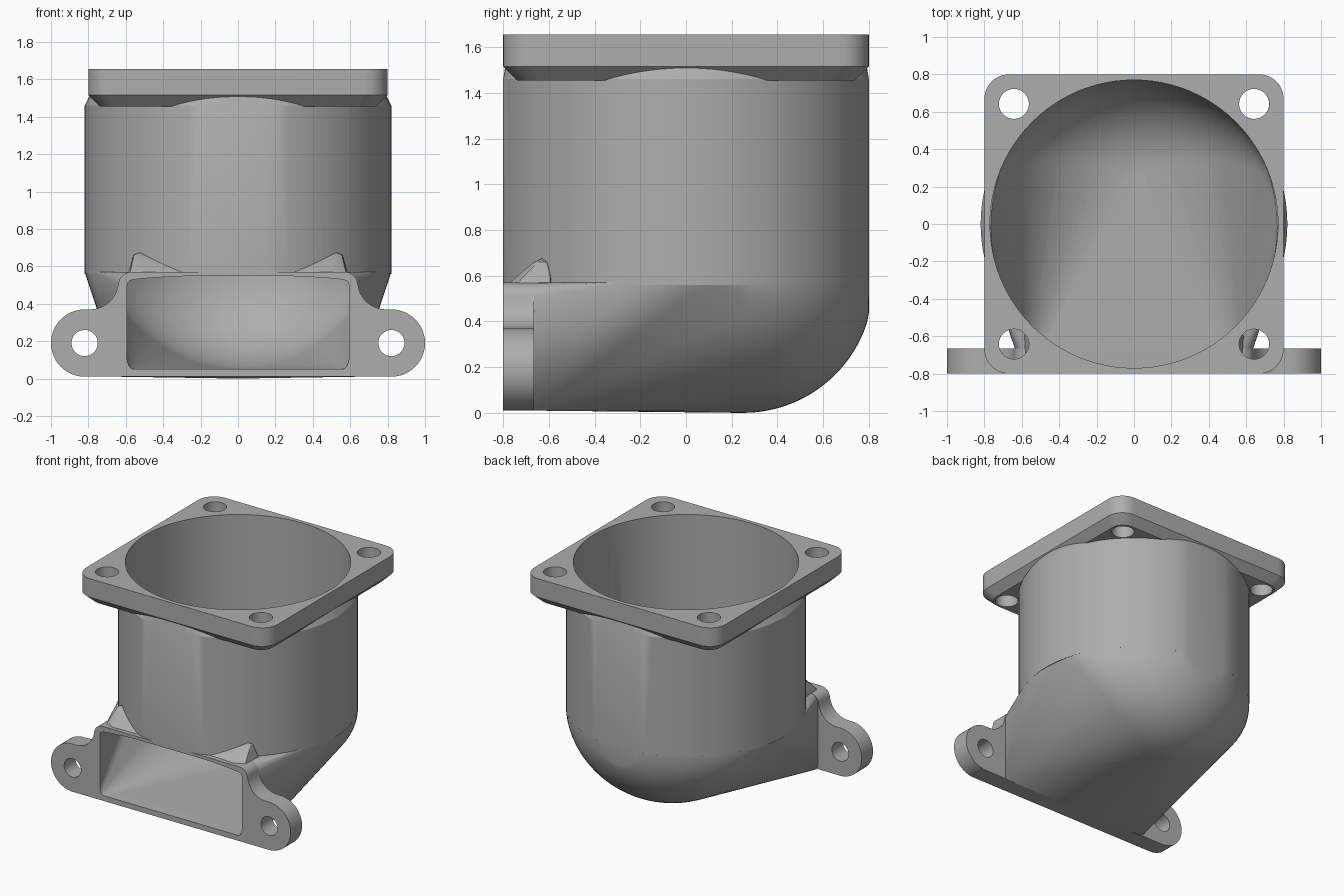
import bpy, bmesh
from math import sin, cos, pi, radians, sqrt

if "Cube" in bpy.data.objects:
    bpy.data.objects.remove(bpy.data.objects["Cube"], do_unlink=True)

grey = bpy.data.materials.new("plain grey")
grey.use_nodes = True
grey.diffuse_color = (0.42, 0.42, 0.42, 1)
grey.node_tree.nodes["Principled BSDF"].inputs["Base Color"].default_value = (0.42, 0.42, 0.42, 1)

R_OUT, R_IN = 0.82, 0.77        # barrel radii
PIVOT_Y, PIVOT_Z = 0.25, 0.57   # axis the elbow turns about
HALF = 0.8                      # half depth
RIM_Z, TOP = 1.455, 1.655       # top plate
EAR_X, EAR_Z = 0.82, 0.19       # mounting ears


def to_object(name, bm):
    bmesh.ops.recalc_face_normals(bm, faces=bm.faces[:])
    mesh = bpy.data.meshes.new(name)
    bm.to_mesh(mesh)
    bm.free()
    mesh.materials.append(grey)
    ob = bpy.data.objects.new(name, mesh)
    bpy.context.collection.objects.link(ob)
    return ob


def hull(name, points):
    bm = bmesh.new()
    for p in points:
        bm.verts.new(p)
    bmesh.ops.remove_doubles(bm, verts=bm.verts[:], dist=0.0005)
    res = bmesh.ops.convex_hull(bm, input=bm.verts[:])
    loose = [v for v in bm.verts if not v.link_faces]
    bmesh.ops.delete(bm, geom=loose, context='VERTS')
    bmesh.ops.dissolve_limit(bm, angle_limit=radians(0.3), verts=bm.verts[:], edges=bm.edges[:])
    return to_object(name, bm)


def prism(name, outline, offset):
    """Extrude a closed outline of 3D points by an offset."""
    bm = bmesh.new()
    face = bm.faces.new([bm.verts.new(p) for p in outline])
    res = bmesh.ops.extrude_face_region(bm, geom=[face])
    moved = [v for v in res["geom"] if isinstance(v, bmesh.types.BMVert)]
    bmesh.ops.translate(bm, verts=moved, vec=offset)
    return to_object(name, bm)


def arc(cx, cy, r, a0, a1, n):
    return [(cx + r * cos(radians(a0 + (a1 - a0) * i / n)),
             cy + r * sin(radians(a0 + (a1 - a0) * i / n))) for i in range(n + 1)]


def circle(r, n=96, cx=0, cy=0):
    return arc(cx, cy, r, 0, 360, n)[:-1]


def clamp(y):
    return max(-HALF, min(HALF, y))


def rounded_square(half, r):
    c = half - r
    return [p for k, (sx, sy) in enumerate([(1, 1), (-1, 1), (-1, -1), (1, -1)])
            for p in arc(sx * c, sy * c, r, 90 * k, 90 * k + 90, 8)]


def elbow(r, steps=20, n=48):
    """Back part of the barrel circle turned a quarter round the pivot axis."""
    reach = sqrt(r * r - PIVOT_Y ** 2)
    pts = []
    for i in range(n + 1):
        x = -reach * cos(pi * i / n)
        d = max(0, sqrt(r * r - x * x) - PIVOT_Y)
        for k in range(steps + 1):
            a = pi / 2 * k / steps
            pts.append((x, clamp(PIVOT_Y + d * cos(a)), PIVOT_Z - d * sin(a)))
    return pts


def cut(ob, cutters):
    bpy.context.view_layer.objects.active = ob
    for c in cutters:
        mod = ob.modifiers.new("cut", 'BOOLEAN')
        mod.operation, mod.solver, mod.object = 'DIFFERENCE', 'EXACT', c
        bpy.ops.object.modifier_apply(modifier=mod.name)


# Outer barrel with flats front and back and a small bevel under the plate
barrel = hull("barrel", [(x * s, clamp(y * s), z) for x, y in circle(R_OUT)
                         for s, z in ((1, 0.56), (1, 1.46), (0.965, 1.515))])

# Lower elbow, blending into the wide outlet
outlet = [(s * x, -0.67, z) for s in (-1, 1)
          for x, z in [(0.635, 0.01)] + arc(0.565, 0.5, 0.07, 0, 90, 6)]
elbow_duct = hull("elbow_duct", elbow(R_OUT) + outlet +
                  [(x, clamp(y), PIVOT_Z) for x, y in circle(R_OUT)])

# Square top plate, bevelled below
top_plate = hull("top_plate",
                 [(x, y, z) for x, y in rounded_square(HALF, 0.13) for z in (1.515, TOP)] +
                 [(x, y, RIM_Z) for x, y in rounded_square(0.74, 0.1)])

# Outlet flange with two ears
right = (arc(EAR_X, EAR_Z, 0.18, -90, 90, 24) + arc(0.79, 0.52, 0.15, 270, 190, 10)
         + arc(0.57, 0.5, 0.07, 10, 90, 8))
profile = right + [(-x, z) for x, z in reversed(right)]
outlet_flange = prism("outlet_flange", [(x, -HALF, z) for x, z in profile], (0, 0.135, 0))

# Small rounded gussets between outlet roof and barrel
gussets = []
for s, side in ((1, "left"), (-1, "right")):
    base = [(0.27, -0.78), (0.5, -0.79), (0.58, -0.75), (0.59, -0.59), (0.45, -0.6)]
    tip = circle(0.035, 12, 0.525, -0.63)
    gussets.append(hull(side + "_gusset", [(s * x, y, 0.555) for x, y in base] +
                        [(s * x, y, 0.66) for x, y in tip] + [(s * 0.525, -0.63, 0.675)]))

# Cutters: bore, inner duct and screw holes
bore = prism("bore_cutter", [(x, y, 0.56) for x, y in circle(R_IN)], (0, 0, 1.2))
mouth = [(s * x, y, z) for s in (-1, 1) for y in (-0.83, -0.8)
         for x, z in arc(0.555, 0.08, 0.03, -90, 0, 5) + arc(0.555, 0.495, 0.03, 0, 90, 5)]
inner = hull("inner_cutter", elbow(R_IN) + mouth + [(x, y, PIVOT_Z) for x, y in circle(R_IN)])
plate_holes = [prism("plate_hole_cutter", [(x, y, 1.3) for x, y in
               circle(0.08, 32, sx * 0.642, sy * 0.642)], (0, 0, 0.5))
               for sx in (-1, 1) for sy in (-1, 1)]
ear_holes = [prism("ear_hole_cutter", [(x, -0.9, z) for x, z in
             circle(0.07, 32, s * EAR_X, EAR_Z)], (0, 0.4, 0)) for s in (-1, 1)]

cut(barrel, [bore, inner])
cut(elbow_duct, [inner, bore])
cut(top_plate, [bore] + plate_holes)
cut(outlet_flange, [inner] + ear_holes)
for g in gussets:
    cut(g, [bore, inner])
for c in [bore, inner] + plate_holes + ear_holes:
    bpy.data.objects.remove(c, do_unlink=True)

# Smooth round surfaces, keep real edges crisp
for ob in [barrel, elbow_duct, top_plate, outlet_flange] + gussets:
    bpy.ops.object.select_all(action='DESELECT')
    ob.select_set(True)
    bpy.context.view_layer.objects.active = ob
    bpy.ops.object.shade_smooth_by_angle(angle=radians(25))
